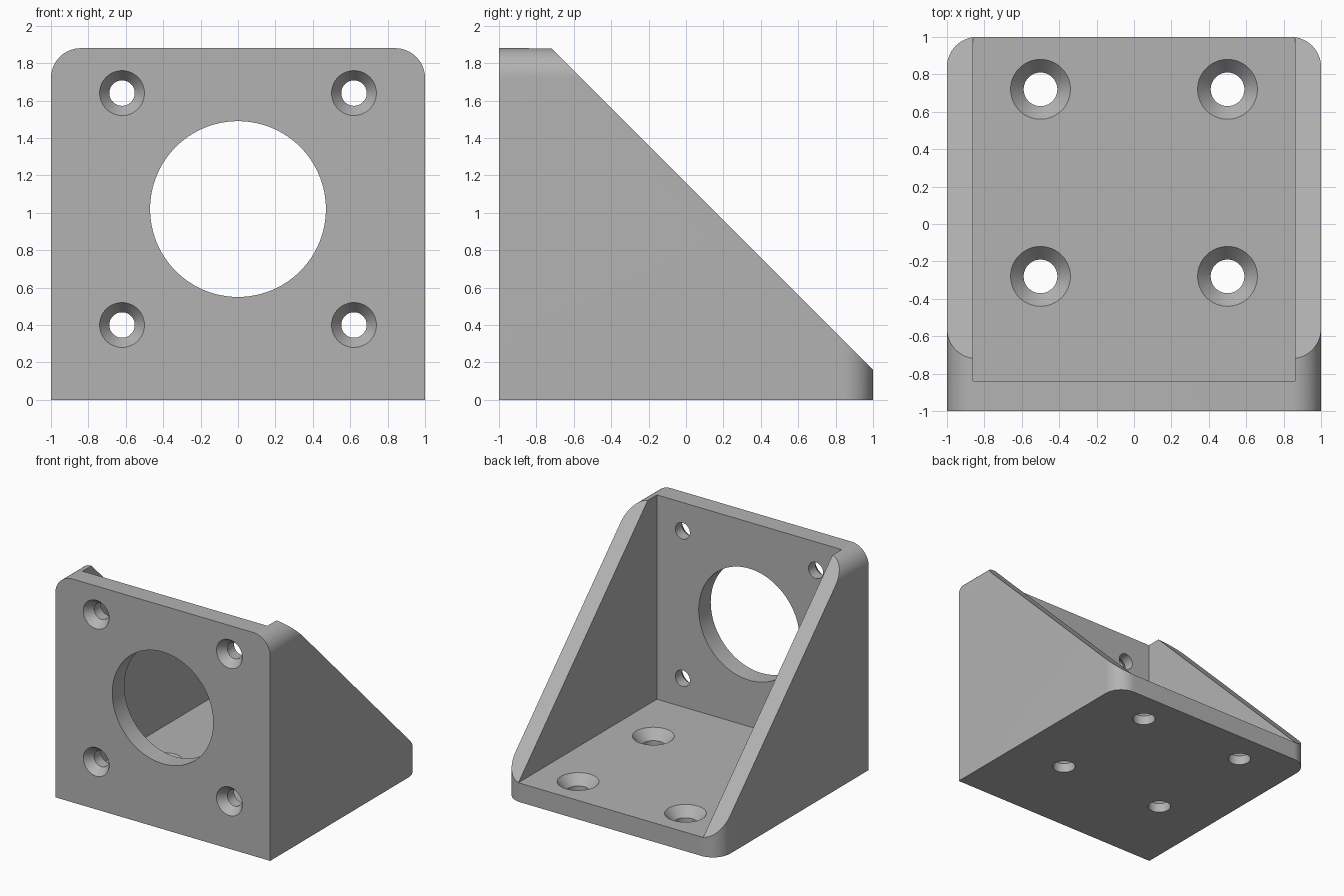
import bpy, bmesh
from math import cos, sin, pi, radians
from mathutils import Matrix, Vector

cube = bpy.data.objects.get("Cube")
if cube:
    bpy.data.objects.remove(cube, do_unlink=True)

HEIGHT, PLATE, WALL, ROUND = 1.88, 0.16, 0.14, 0.16

grey = bpy.data.materials.new("plain_grey")
grey.use_nodes = True
colour = (0.45, 0.45, 0.45, 1)
grey.diffuse_color = colour
grey.node_tree.nodes["Principled BSDF"].inputs["Base Color"].default_value = colour


def make_object(name, bm):
    bmesh.ops.recalc_face_normals(bm, faces=bm.faces)
    mesh = bpy.data.meshes.new(name)
    bm.to_mesh(mesh)
    bm.free()
    mesh.materials.append(grey)
    obj = bpy.data.objects.new(name, mesh)
    bpy.context.collection.objects.link(obj)
    return obj


def prism(name, points, push):
    """Extrude a closed outline of 3D points along a vector."""
    bm = bmesh.new()
    face = bm.faces.new([bm.verts.new(p) for p in points])
    new = bmesh.ops.extrude_face_region(bm, geom=[face])["geom"]
    verts = [v for v in new if isinstance(v, bmesh.types.BMVert)]
    bmesh.ops.translate(bm, verts=verts, vec=push)
    return make_object(name, bm)


def rounded_end(low, top, steps=16):
    """Outline whose two far corners are rounded."""
    right = []
    for i in range(steps + 1):
        a = pi / 2 * i / steps
        right.append((1 - ROUND + ROUND * cos(a), top - ROUND + ROUND * sin(a)))
    return [(-1, low), (1, low)] + right + [(-u, v) for u, v in reversed(right)]


def turned(name, profile, centre, axis, sides=64):
    """Round cutter from (radius, distance) rings along an axis."""
    bm = bmesh.new()
    rings = [[bm.verts.new((r * cos(2 * pi * i / sides), r * sin(2 * pi * i / sides), d))
              for i in range(sides)] for r, d in profile]
    for a, b in zip(rings, rings[1:]):
        for i in range(sides):
            j = (i + 1) % sides
            bm.faces.new((a[i], a[j], b[j], b[i]))
    bm.faces.new(rings[0])
    bm.faces.new(rings[-1])
    turn = Vector((0, 0, 1)).rotation_difference(Vector(axis)).to_matrix().to_4x4()
    bmesh.ops.transform(bm, matrix=Matrix.Translation(centre) @ turn, verts=bm.verts)
    return make_object(name, bm)


def countersink(centre, axis, wide, narrow, depth):
    over = 0.05
    flare = wide + over * (wide - narrow) / depth
    return turned("screw_cutter", [(flare, -over), (narrow, depth), (narrow, PLATE + over)],
                  centre, axis)


# Wedge-shaped body
side = [(-1, 0), (1, 0), (1, PLATE), (PLATE + 1 - HEIGHT, HEIGHT), (-1, HEIGHT)]
bracket = prism("mounting_bracket", [(-1, y, z) for y, z in side], (2, 0, 0))


def carve(cutter, operation="DIFFERENCE"):
    cutter.hide_render = True
    mod = bracket.modifiers.new("carve", "BOOLEAN")
    mod.operation, mod.solver, mod.object = operation, "EXACT", cutter
    bpy.context.view_layer.objects.active = bracket
    bpy.ops.object.modifier_apply(modifier=mod.name)
    bpy.data.objects.remove(cutter, do_unlink=True)


# Rounded top corners and rounded back corners
carve(prism("front_outline", [(u, -1.5, v) for u, v in rounded_end(-0.5, HEIGHT)], (0, 3, 0)),
      "INTERSECT")
carve(prism("plan_outline", [(u, v, -0.5) for u, v in rounded_end(-1.5, 1)], (0, 0, 3)),
      "INTERSECT")

# Open space between the side walls
inner = 1 - WALL
carve(prism("pocket", [(-inner, PLATE - 1, PLATE), (inner, PLATE - 1, PLATE),
                       (inner, 1.5, PLATE), (-inner, 1.5, PLATE)], (0, 0, 3)))

# Large opening and four countersunk holes in the front plate
carve(turned("opening", [(0.47, -0.05), (0.47, PLATE + 0.05)], (0, -1, 1.02), (0, 1, 0), 96))
for x in (-0.62, 0.62):
    for z in (0.4, 1.64):
        carve(countersink((x, -1, z), (0, 1, 0), 0.12, 0.068, 0.07))

# Four countersunk holes in the floor
for x in (-0.5, 0.5):
    for y in (-0.28, 0.72):
        carve(countersink((x, y, PLATE), (0, 0, -1), 0.16, 0.09, 0.08))

# Smooth curved faces, sharp edges
bpy.ops.object.select_all(action="DESELECT")
bracket.select_set(True)
bpy.context.view_layer.objects.active = bracket
bpy.ops.object.shade_smooth_by_angle(angle=radians(30))
